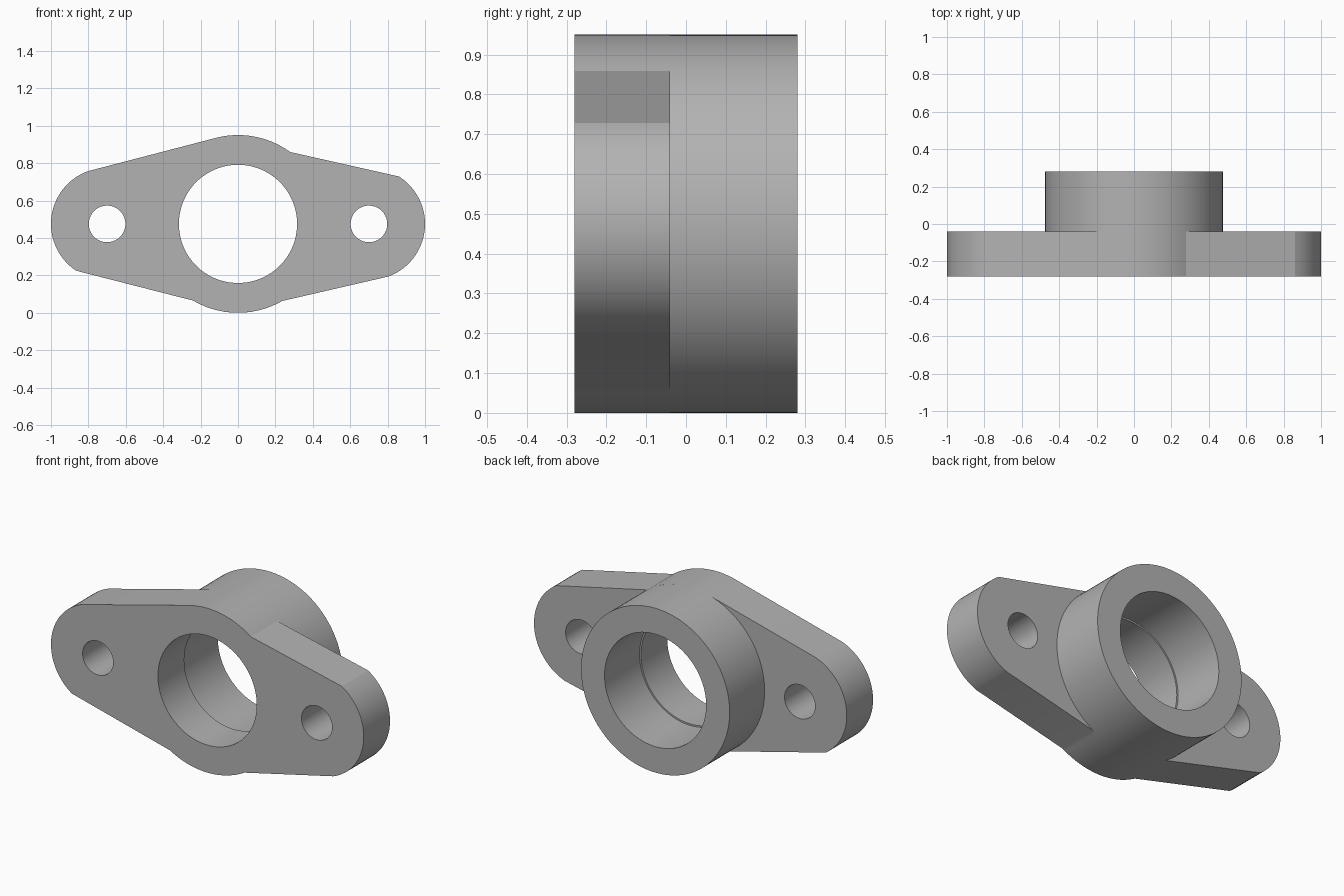
import bpy, bmesh, math
from mathutils import Vector

if "Cube" in bpy.data.objects:
    bpy.data.objects.remove(bpy.data.objects["Cube"])

CZ = 0.475                      # height of the centre line
FRONT, MID, BACK = -0.28, -0.04, 0.28
R_BOSS, R_BORE, R_REAR_BORE = 0.475, 0.316, 0.325

grey = bpy.data.materials.new("grey metal")
grey.diffuse_color = (0.45, 0.45, 0.45, 1)
grey.use_nodes = True
grey.node_tree.nodes["Principled BSDF"].inputs["Base Color"].default_value = grey.diffuse_color


def arc(cx, r, a0, a1, n):
    """Points on an arc in the x-z plane, angles in degrees."""
    out = []
    for i in range(n + 1):
        a = math.radians(a0 + (a1 - a0) * i / n)
        out.append((cx + r * math.cos(a), CZ + r * math.sin(a)))
    return out


def circle(cx, r, n):
    return arc(cx, r, 0, 360, n)[:-1]


def prism(name, loops, y0, y1):
    """Extrude an outline with holes from y0 to y1."""
    bm = bmesh.new()
    edges = []
    for pts in loops:
        vs = [bm.verts.new((x, y0, z)) for x, z in pts]
        edges += [bm.edges.new((vs[i - 1], vs[i])) for i in range(len(vs))]
    bmesh.ops.triangle_fill(bm, edges=edges, use_beauty=True, normal=Vector((0, -1, 0)))
    res = bmesh.ops.extrude_face_region(bm, geom=bm.faces[:], use_keep_orig=True)
    moved = [v for v in res["geom"] if isinstance(v, bmesh.types.BMVert)]
    bmesh.ops.translate(bm, verts=moved, vec=(0, y1 - y0, 0))
    bmesh.ops.recalc_face_normals(bm, faces=bm.faces[:])
    me = bpy.data.meshes.new(name)
    bm.to_mesh(me)
    bm.free()
    me.materials.append(grey)
    ob = bpy.data.objects.new(name, me)
    bpy.context.collection.objects.link(ob)
    bpy.ops.object.select_all(action="DESELECT")
    ob.select_set(True)
    bpy.context.view_layer.objects.active = ob
    bpy.ops.object.shade_smooth_by_angle(angle=math.radians(20))
    return ob


# Flange: two ears joined to the round middle by straight flanks
outline = (arc(-0.7, 0.3, 236.5, 110, 32)
           + arc(0, R_BOSS, 103.5, 54, 20)
           + arc(0.7, 0.3, 57.7, -69.5, 32)
           + arc(0, R_BOSS, -60.2, -120.3, 24))
bolt_holes = [circle(x, 0.098, 40) for x in (-0.7, 0.7)]
prism("flange", [outline, circle(0, R_BORE, 96)] + bolt_holes, FRONT, MID)

# Boss: tube behind the flange with a slightly wider bore
prism("boss", [circle(0, R_BOSS, 128), circle(0, R_REAR_BORE, 96)], MID, BACK)
